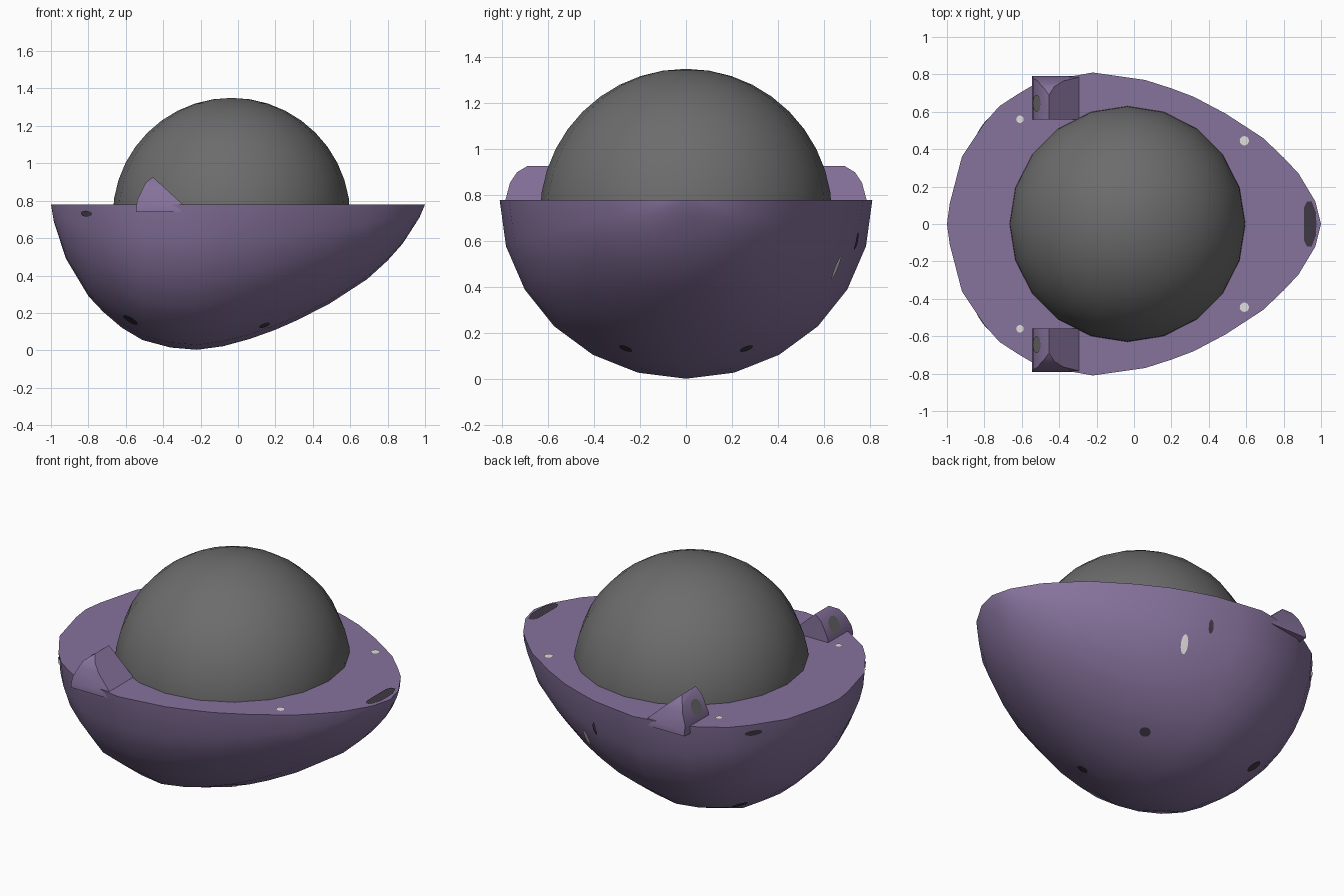
import bpy, bmesh, math
from mathutils import Vector
from mathutils.bvhtree import BVHTree

if "Cube" in bpy.data.objects:
    bpy.data.objects.remove(bpy.data.objects["Cube"])

DECK = 0.78


def material(name, rgb):
    m = bpy.data.materials.new(name)
    m.diffuse_color = (*rgb, 1)
    m.use_nodes = True
    m.node_tree.nodes["Principled BSDF"].inputs["Base Color"].default_value = m.diffuse_color
    return m


PURPLE = material("purple", (0.24, 0.17, 0.335))
GREY = material("grey", (0.15, 0.15, 0.15))
DARK = material("dark_violet", (0.05, 0.04, 0.06))
LIGHT = material("pale_grey", (0.75, 0.73, 0.72))


def finish(name, bm, mat, smooth=None):
    bmesh.ops.recalc_face_normals(bm, faces=bm.faces)
    me = bpy.data.meshes.new(name)
    bm.to_mesh(me)
    bm.free()
    me.materials.append(mat)
    ob = bpy.data.objects.new(name, me)
    bpy.context.collection.objects.link(ob)
    if smooth:
        bpy.ops.object.select_all(action='DESELECT')
        ob.select_set(True)
        bpy.context.view_layer.objects.active = ob
        bpy.ops.object.shade_smooth_by_angle(angle=math.radians(smooth))
    return ob


# Hull: half-ellipse sections (x, half width, depth) joined nose to tail
SECTIONS = [(-.985, .11, .09), (-.92, .36, .29), (-.80, .54, .49), (-.72, .63, .575),
            (-.62, .695, .66), (-.51, .76, .725), (-.36, .785, .765), (-.22, .81, .777),
            (-.08, .79, .758), (.06, .77, .72), (.20, .725, .67), (.32, .68, .617),
            (.49, .59, .53), (.69, .46, .40), (.80, .355, .30), (.88, .27, .21),
            (.97, .12, .07)]
STEPS = 12
bm = bmesh.new()
rows = []
for x, w, d in SECTIONS:
    rows.append([bm.verts.new((x, -w * math.cos(math.pi * i / STEPS),
                               DECK - d * math.sin(math.pi * i / STEPS)))
                 for i in range(STEPS + 1)])
tail, nose = bm.verts.new((-1, 0, DECK)), bm.verts.new((1, 0, DECK))
for i in range(STEPS):
    for a, b in zip(rows, rows[1:]):
        bm.faces.new((a[i], a[i + 1], b[i + 1], b[i]))
    bm.faces.new((tail, rows[0][i + 1], rows[0][i]))
    bm.faces.new((nose, rows[-1][i], rows[-1][i + 1]))
bm.faces.new([tail] + [r[0] for r in rows] + [nose] + [r[-1] for r in reversed(rows)])
bmesh.ops.recalc_face_normals(bm, faces=bm.faces)
hull_tree = BVHTree.FromBMesh(bm)
finish("hull", bm, PURPLE, 40)

# Dome
bm = bmesh.new()
bmesh.ops.create_uvsphere(bm, u_segments=20, v_segments=20, radius=0.635)
bmesh.ops.translate(bm, verts=bm.verts, vec=(-0.035, 0, 0.715))
finish("dome", bm, GREY, 40)


def disc(name, centre, u, v, ru, rv, mat, wrap=False, n=16):
    """Thin oval plate; wrap lays it onto the hull surface."""
    bm = bmesh.new()
    c, u, v = Vector(centre), Vector(u).normalized(), Vector(v).normalized()
    if wrap:
        c, nor, _, _ = hull_tree.find_nearest(c)
        u = (u - nor * u.dot(nor)).normalized()
        v = nor.cross(u)
    rings = []
    for k in (0.5, 1.0):
        rings.append([bm.verts.new(c + u * ru * k * math.cos(t) + v * rv * k * math.sin(t))
                      for t in (2 * math.pi * i / n for i in range(n))])
    mid = bm.verts.new(c)
    for i in range(n):
        j = (i + 1) % n
        bm.faces.new((mid, rings[0][i], rings[0][j]))
        bm.faces.new((rings[0][i], rings[1][i], rings[1][j], rings[0][j]))
    if wrap:
        for vert in bm.verts:
            p, nor, _, _ = hull_tree.find_nearest(vert.co)
            vert.co = p + nor * 0.005
    finish(name, bm, mat)


# Lamp pods: wedge prism with a rounded outer shoulder
PROFILE = [(-.545, .74), (-.54, .80), (-.495, .895), (-.455, .927), (-.295, .78), (-.295, .74)]
SHOULDER = [(.69, .927), (.735, .90), (.765, .855), (.785, .78)]
for side, s in (("left", 1), ("right", -1)):
    bm = bmesh.new()
    inner = [bm.verts.new((x, s * .56, z)) for x, z in PROFILE]
    outer = [bm.verts.new((x, s * .79, z)) for x, z in PROFILE]
    bm.faces.new(inner)
    bm.faces.new(outer)
    for i in range(len(PROFILE)):
        j = (i + 1) % len(PROFILE)
        bm.faces.new((inner[i], inner[j], outer[j], outer[i]))
    for (y0, z0), (y1, z1) in zip(SHOULDER, SHOULDER[1:]):
        cut = bmesh.ops.bisect_plane(bm, geom=bm.verts[:] + bm.edges[:] + bm.faces[:],
                                     plane_co=(0, s * y0, z0),
                                     plane_no=(0, s * (z0 - z1), y1 - y0), clear_outer=True)
        edges = [e for e in cut["geom_cut"] if isinstance(e, bmesh.types.BMEdge)]
        bmesh.ops.holes_fill(bm, edges=edges)
    finish(side + "_lamp_pod", bm, PURPLE, 30)
    disc(side + "_lamp_lens", (-.521, s * .645, .851), (0, 1, 0), (.045, 0, .095),
         .045, .048, GREY)

    # Deck studs
    disc(side + "_front_stud", (.59, s * .445, DECK + .004), (1, 0, 0), (0, 1, 0),
         .025, .025, LIGHT)
    disc(side + "_rear_stud", (-.61, s * .56, DECK + .004), (1, 0, 0), (0, 1, 0),
         .02, .02, LIGHT)

    # Dark ports on the hull
    disc(side + "_rim_port", (-.82, s * .53, .73), (.6, s * .8, 0), (0, 0, 1),
         .05, .016, DARK, True)
    disc(side + "_rear_port", (-.58, s * .32, .155), (1, 0, 0), (0, 1, 0),
         .045, .04, DARK, True)
    disc(side + "_belly_port", (.14, s * .26, .14), (1, 0, 0), (0, 1, 0),
         .03, .03, DARK, True)

# Slots on the back side of the hull
disc("pale_slot", (.20, .67, .48), (0, 0, 1), (1, 0, 0), .055, .02, LIGHT, True)
disc("dark_slot", (.08, .74, .60), (0, 0, 1), (1, 0, 0), .04, .014, DARK, True)

# Nose plate on the deck
bm = bmesh.new()
pts = [(.91, -.09), (.925, -.12), (.95, -.12), (.973, -.06), (.975, 0)]
pts += [(x, -y) for x, y in reversed(pts[:4])]
bm.faces.new([bm.verts.new((x, y, DECK + .004)) for x, y in pts])
finish("nose_plate", bm, DARK)
